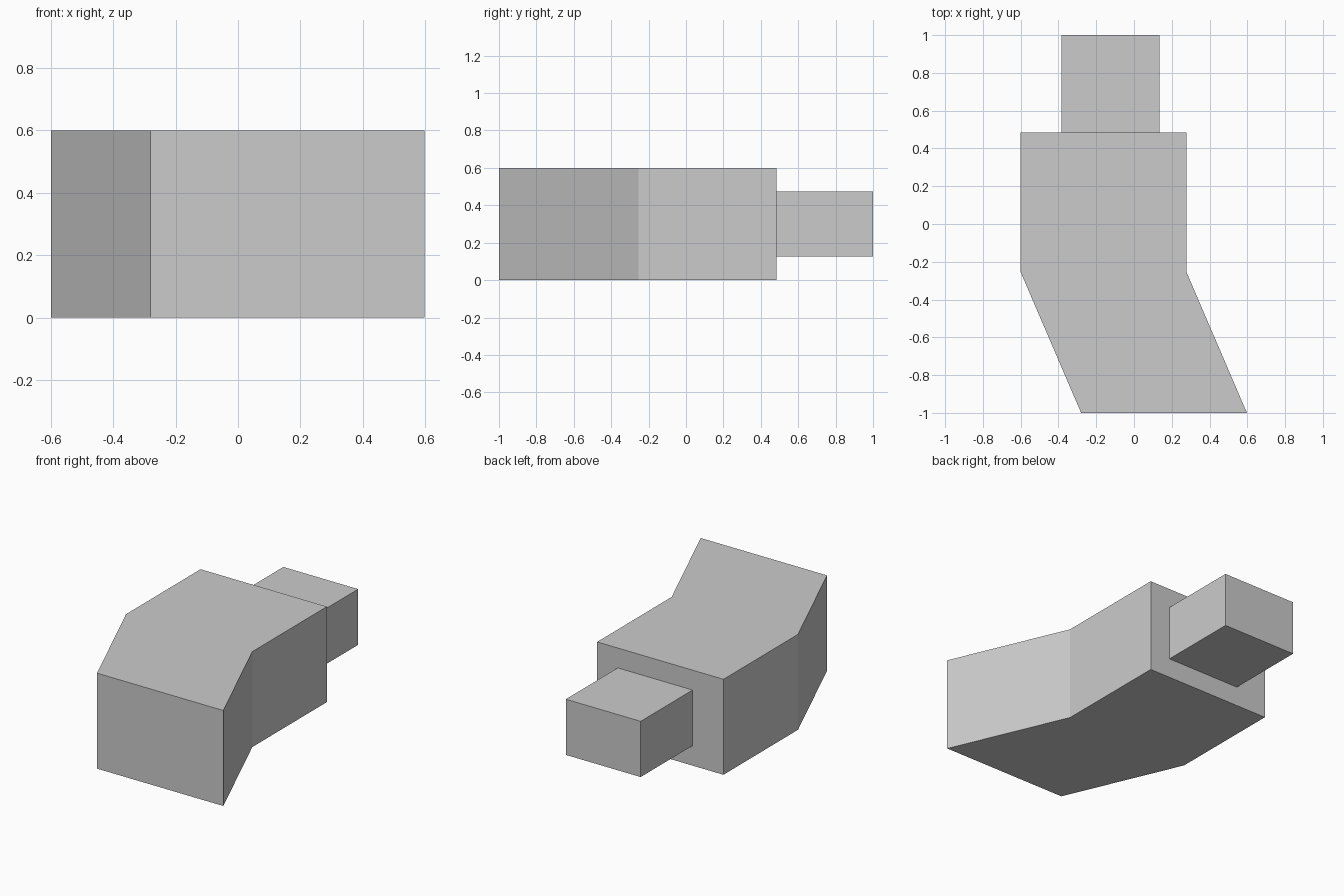
import bpy
import bmesh

cube = bpy.data.objects.get("Cube")
if cube:
    bpy.data.objects.remove(cube, do_unlink=True)

# Single grey material
GREY = (0.6, 0.6, 0.6, 1.0)
grey = bpy.data.materials.new("plain_grey")
grey.use_nodes = True
grey.diffuse_color = GREY
grey.node_tree.nodes["Principled BSDF"].inputs["Base Color"].default_value = GREY


def prism(name, outline, bottom, top):
    """Extrude a flat outline straight up into a solid."""
    bm = bmesh.new()
    base = bm.faces.new([bm.verts.new((x, y, bottom)) for x, y in outline])
    grown = bmesh.ops.extrude_face_region(bm, geom=[base], use_keep_orig=True)
    verts = [v for v in grown["geom"] if isinstance(v, bmesh.types.BMVert)]
    bmesh.ops.translate(bm, verts=verts, vec=(0, 0, top - bottom))
    bmesh.ops.recalc_face_normals(bm, faces=bm.faces)
    mesh = bpy.data.meshes.new(name)
    bm.to_mesh(mesh)
    bm.free()
    mesh.materials.append(grey)
    obj = bpy.data.objects.new(name, mesh)
    bpy.context.collection.objects.link(obj)
    return obj


# Bent body: a left edge path, repeated one width across
WIDTH = 0.878
path = [(-0.6, 0.485), (-0.6, -0.255), (-0.28, -1.0)]
far_side = [(x + WIDTH, y) for x, y in reversed(path)]
prism("bent_body", path + far_side, 0.0, 0.6)

# Narrower block on the back end
prism("back_block", [(-0.385, 0.485), (0.135, 0.485), (0.135, 1.0), (-0.385, 1.0)],
      0.125, 0.475)
